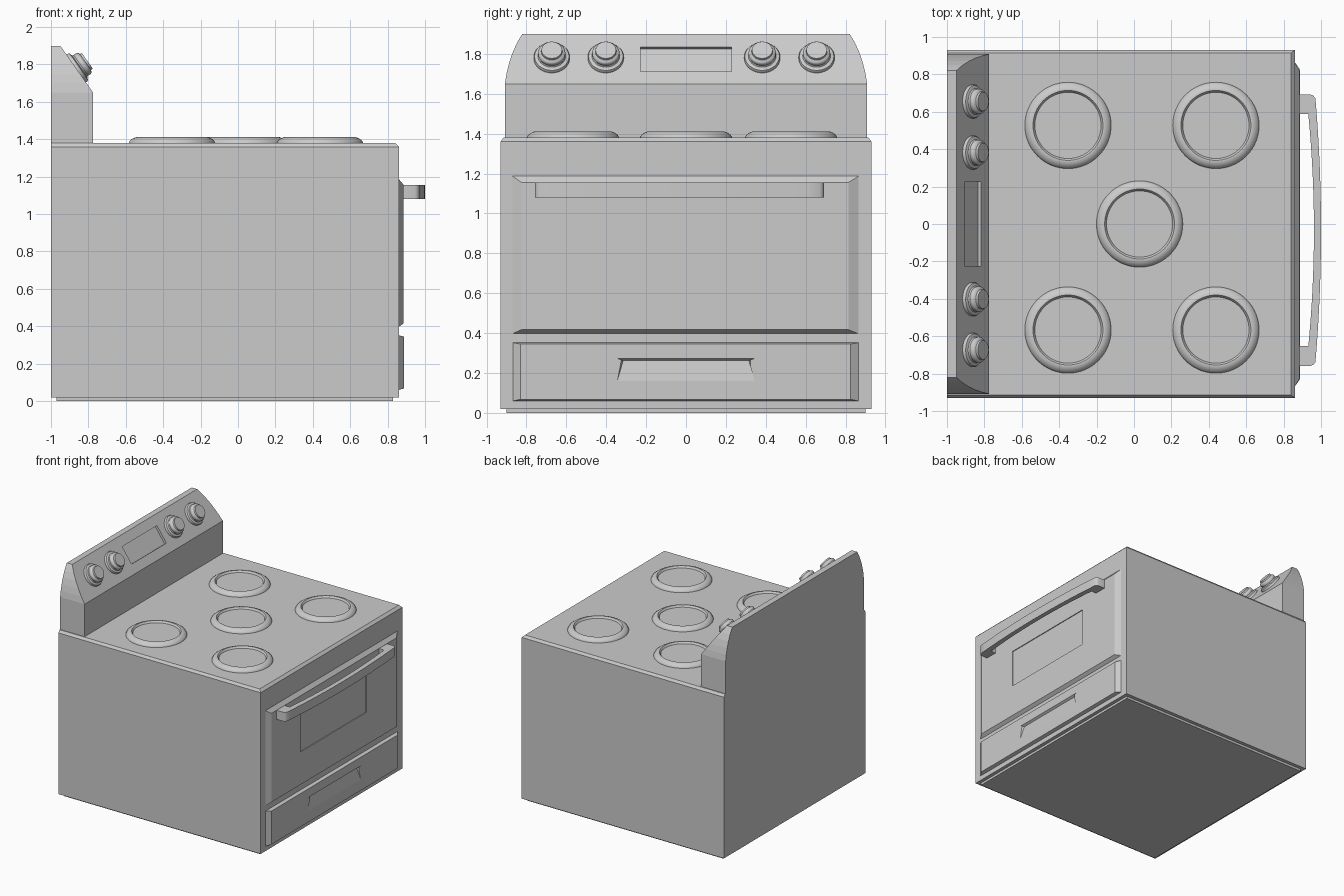
import bpy, bmesh, math
from mathutils import Vector, Matrix

if "Cube" in bpy.data.objects:
    bpy.data.objects.remove(bpy.data.objects["Cube"])

grey = bpy.data.materials.new("grey enamel")
grey.diffuse_color = (0.6, 0.6, 0.6, 1)
grey.use_nodes = True
grey.node_tree.nodes["Principled BSDF"].inputs["Base Color"].default_value = grey.diffuse_color


def loft(name, rings, smooth=False):
    """Skin a stack of equal-length point rings and cap both ends."""
    bm = bmesh.new()
    vs = [[bm.verts.new(p) for p in r] for r in rings]
    n = len(vs[0])
    for a, b in zip(vs, vs[1:]):
        for i in range(n):
            j = (i + 1) % n
            bm.faces.new((a[i], a[j], b[j], b[i]))
    bm.faces.new(vs[0][::-1])
    bm.faces.new(vs[-1])
    bmesh.ops.recalc_face_normals(bm, faces=bm.faces)
    me = bpy.data.meshes.new(name)
    bm.to_mesh(me)
    bm.free()
    me.materials.append(grey)
    ob = bpy.data.objects.new(name, me)
    bpy.context.collection.objects.link(ob)
    if smooth:
        bpy.ops.object.select_all(action='DESELECT')
        ob.select_set(True)
        bpy.context.view_layer.objects.active = ob
        bpy.ops.object.shade_smooth_by_angle(angle=math.radians(35))
    return ob


def rect_z(x0, x1, y0, y1, z):
    return [(x0, y0, z), (x1, y0, z), (x1, y1, z), (x0, y1, z)]


def rect_x(x, y0, y1, z0, z1):
    return [(x, y0, z0), (x, y1, z0), (x, y1, z1), (x, y0, z1)]


def lathe(name, profile, matrix, n=48):
    rings = [[matrix @ Vector((r * math.cos(2 * math.pi * i / n),
                               r * math.sin(2 * math.pi * i / n), h))
              for i in range(n)] for r, h in profile]
    return loft(name, rings, True)


def cut(ob, cutter):
    """Subtract the cutter from the object, then discard the cutter."""
    cutter.hide_render = True
    m = ob.modifiers.new("cut", 'BOOLEAN')
    m.operation, m.solver, m.object = 'DIFFERENCE', 'EXACT', cutter
    bpy.ops.object.select_all(action='DESELECT')
    ob.select_set(True)
    bpy.context.view_layer.objects.active = ob
    bpy.ops.object.modifier_apply(modifier=m.name)
    bpy.data.objects.remove(cutter)


# Cabinet, plinth and bevelled cooktop
loft("plinth", [rect_z(-0.97, 0.83, -0.9, 0.9, z) for z in (0, 0.03)])
loft("cabinet", [rect_z(-1, 0.86, -0.93, 0.93, z) for z in (0.02, 1.36)])
loft("cooktop", [rect_z(-1, 0.86, -0.93, 0.93, 1.36),
                 rect_z(-1, 0.84, -0.915, 0.915, 1.38)])

# Control panel: sloped front, shoulders rounded towards the top
shoulders = [(1.375, 0.908), (1.65, 0.908), (1.70, 0.9), (1.75, 0.888),
             (1.80, 0.872), (1.85, 0.85), (1.88, 0.833), (1.90, 0.82)]
panel = loft("control_panel", [
    rect_z(-1, -0.775 - 0.7 * max(0, z - 1.65), -w, w, z) for z, w in shoulders])
slope = Vector((0.25, 0, 0.175)).normalized()


def on_panel(z, depth=0):
    return Vector((-0.775 - 0.7 * (z - 1.65), 0, z)) + slope * depth


# Recessed display
rings = []
for d in (-0.02, 0.03):
    lo, hi = on_panel(1.712, d), on_panel(1.835, d)
    rings.append([lo + Vector((0, -0.228, 0)), lo + Vector((0, 0.228, 0)),
                  hi + Vector((0, 0.228, 0)), hi + Vector((0, -0.228, 0))])
cut(panel, loft("display_cutter", rings))

# Control knobs
knob = [(0.09, -0.005), (0.09, 0.01), (0.086, 0.017), (0.07, 0.022), (0.066, 0.03),
        (0.068, 0.036), (0.068, 0.048), (0.064, 0.054), (0.053, 0.06), (0.051, 0.072)]
tilt = Vector((0, 0, 1)).rotation_difference(slope).to_matrix().to_4x4()
for i, y in enumerate((-0.673, -0.402, 0.382, 0.655)):
    place = Matrix.Translation(on_panel(1.778) + Vector((0, y, 0))) @ tilt
    lathe(f"knob_{i + 1}", knob, place)

# Burners: raised rounded rim with a shallow flat plate
burner = [(0.231, 1.375), (0.231, 1.382), (0.224, 1.394), (0.21, 1.404),
          (0.193, 1.411), (0.187, 1.410), (0.182, 1.404), (0.177, 1.395)]
spots = [(-0.353, 0.527), (0.438, 0.527), (0.03, 0), (-0.353, -0.567), (0.438, -0.567)]
for i, (x, y) in enumerate(spots):
    lathe(f"burner_{i + 1}", burner, Matrix.Translation((x, y, 0)), 64)

# Oven door with sloping edges and a recessed window
door = loft("oven_door", [rect_x(0.85, -0.87, 0.865, 0.397, 1.187),
                          rect_x(0.86, -0.87, 0.865, 0.397, 1.187),
                          rect_x(0.886, -0.825, 0.815, 0.417, 1.156)])
cut(door, loft("window_cutter", [rect_x(x, -0.443, 0.42, 0.688, 1.003)
                                 for x in (0.879, 0.95)]))

# Drawer with a scooped finger pull that fades out downwards
drawer = loft("drawer", [rect_x(0.85, -0.868, 0.865, 0.06, 0.352),
                         rect_x(0.86, -0.868, 0.865, 0.06, 0.352),
                         rect_x(0.888, -0.83, 0.825, 0.068, 0.345)])
scoop = [[(0.8885, y0, 0.158), (0.87, y1, 0.262), (0.8885, y0, 0.273), (0.93, y0, 0.273),
          (0.93, y0, 0.158)] for y0, y1 in ((-0.345, -0.315), (0.345, 0.315))]
cut(drawer, loft("scoop_cutter", scoop))

# Bowed door handle with a post at each end
mid, half = -0.033, 0.725
N = 24


def bow(x, rise, reach):
    return [(x + rise * (1 - t * t), mid + reach * t)
            for t in (2 * i / N - 1 for i in range(N + 1))]


outline = [(0.88, mid - half), (0.945, mid - half), (0.958, mid - half + 0.005)]
outline += bow(0.97, 0.03, half - 0.02)
outline += [(0.958, mid + half - 0.005), (0.945, mid + half), (0.88, mid + half),
            (0.88, mid + 0.62)]
outline += bow(0.932, 0.03, 0.62)[::-1]
outline += [(0.88, mid - 0.62)]
loft("door_handle", [[(x, y, z) for x, y in outline] for z in (1.08, 1.155)], True)
